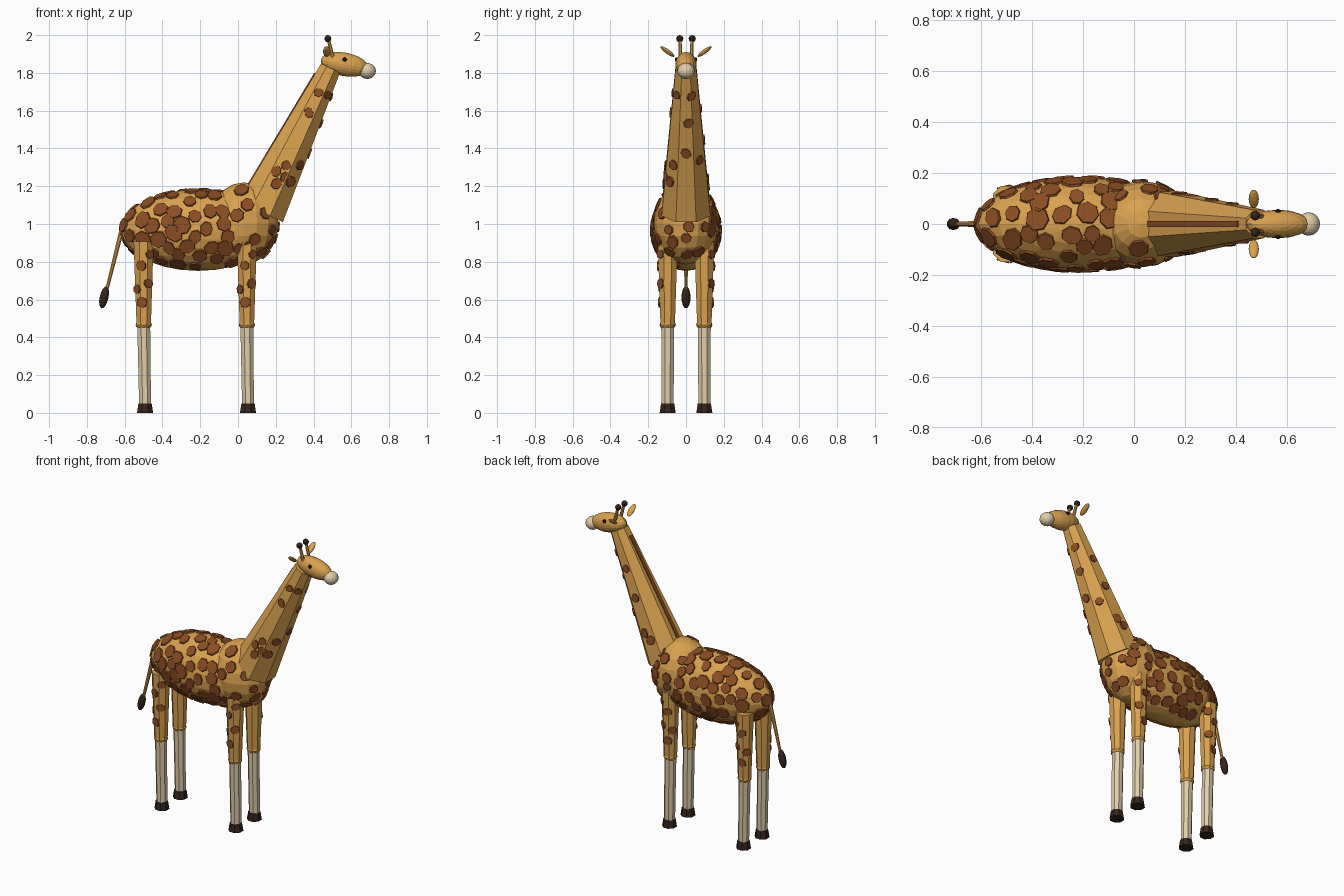
import bpy, bmesh, math, random
from mathutils import Vector, Matrix

if "Cube" in bpy.data.objects:
    bpy.data.objects.remove(bpy.data.objects["Cube"], do_unlink=True)

random.seed(7)


def material(name, r, g, b):
    m = bpy.data.materials.new(name)
    m.use_nodes = True
    m.diffuse_color = (r, g, b, 1)
    bsdf = next(n for n in m.node_tree.nodes if n.type == 'BSDF_PRINCIPLED')
    bsdf.inputs["Base Color"].default_value = (r, g, b, 1)
    return m


TAN = material("tan coat", 0.70, 0.36, 0.08)
BROWN = material("patch brown", 0.26, 0.075, 0.018)
CREAM = material("cream", 0.75, 0.61, 0.40)
DARK = material("dark brown", 0.035, 0.018, 0.012)
BLACK = material("eye black", 0.008, 0.006, 0.005)


def finish(bm, name, mat):
    mesh = bpy.data.meshes.new(name)
    bm.to_mesh(mesh)
    bm.free()
    mesh.materials.append(mat)
    ob = bpy.data.objects.new(name, mesh)
    bpy.context.collection.objects.link(ob)
    return ob


def ellipsoid(name, mat, centre, radii, segs=16, rings=10, rot=None):
    bm = bmesh.new()
    bmesh.ops.create_uvsphere(bm, u_segments=segs, v_segments=rings, radius=1)
    turn = rot if rot else Matrix()
    bm.transform(Matrix.Translation(centre) @ turn @ Matrix.Diagonal((*radii, 1)))
    return finish(bm, name, mat)


def aim(direction):
    return Vector(direction).to_track_quat('Z', 'Y').to_matrix().to_4x4()


def limb(name, mat, start, end, r1, r2, sides=8):
    a, b = Vector(start), Vector(end)
    bm = bmesh.new()
    bmesh.ops.create_cone(bm, cap_ends=True, segments=sides, radius1=r1,
                          radius2=r2, depth=(b - a).length)
    flat = Matrix.Rotation(math.pi / sides, 4, 'Z')
    bm.transform(Matrix.Translation((a + b) / 2) @ aim(b - a) @ flat)
    return finish(bm, name, mat)


def patches(name, places):
    """Thin irregular plates; places holds (point, normal, radius)."""
    bm = bmesh.new()
    for point, normal, radius in places:
        made = bmesh.ops.create_cone(bm, cap_ends=True, segments=7, radius1=radius,
                                     radius2=radius * 0.94, depth=0.009)["verts"]
        stretch = Matrix.Diagonal((random.uniform(0.85, 1.15), random.uniform(0.85, 1.1), 1, 1))
        spin = Matrix.Rotation(random.uniform(0, math.tau), 4, 'Z')
        place = Matrix.Translation(point) @ aim(normal) @ spin @ stretch
        bmesh.ops.transform(bm, matrix=place, verts=made)
    return finish(bm, name, BROWN)


def scatter(centre, radii, count, size, keep):
    """Spread patches over an ellipsoid where keep(point, normal) allows."""
    c, places = Vector(centre), []
    for _ in range(count * 60):
        u = Vector([random.gauss(0, 1) for _ in range(3)]).normalized()
        p = Vector([a * b for a, b in zip(u, radii)])
        n = Vector([a / b for a, b in zip(u, radii)]).normalized()
        # even out density over the long shape
        if random.random() > min(radii) / Vector([a / b for a, b in zip(u, radii)]).length ** -1:
            continue
        p += c
        if keep(p, n) and all((p - q[0]).length > size * 1.45 for q in places):
            places.append((p, n, size * random.uniform(0.8, 1.15)))
            if len(places) == count:
                break
    return places


# Trunk and shoulders
BODY, BODY_R = (-0.21, 0, 0.967), (0.41, 0.185, 0.215)
CHEST, CHEST_R = (0.03, 0, 1.003), (0.185, 0.17, 0.217)
ellipsoid("body", TAN, BODY, BODY_R, 20, 14, Matrix.Rotation(math.pi / 2, 4, 'Y')
          ).data.transform(Matrix())
body = bpy.data.objects["body"]
bpy.data.objects.remove(body, do_unlink=True)
ellipsoid("body", TAN, BODY, BODY_R, 20, 14)
ellipsoid("shoulders", TAN, CHEST, CHEST_R, 16, 10)


def inside_chest(p):
    return sum(((a - b) / r) ** 2 for a, b, r in zip(p, CHEST, CHEST_R)) < 1.0


def inside_body(p):
    return sum(((a - b) / r) ** 2 for a, b, r in zip(p, BODY, BODY_R)) < 1.0


patches("body_patches", scatter(BODY, BODY_R, 85, 0.042,
        lambda p, n: n.z > -0.85 and not inside_chest(p)))
patches("shoulder_patches", scatter(CHEST, CHEST_R, 24, 0.036,
        lambda p, n: -0.8 < n.z < 0.75 and not inside_body(p)
        and not (p.x > 0.07 and abs(p.y) < 0.1 and p.z > 1.0)))

# Neck with mane and patches
NECK_A, NECK_B = Vector((0.121, 0, 1.066)), Vector((0.49, 0, 1.825))
NECK_R1, NECK_R2 = 0.14, 0.06
limb("neck", TAN, NECK_A, NECK_B, NECK_R1, NECK_R2)
axis = (NECK_B - NECK_A).normalized()
under = Vector((axis.z, 0, -axis.x))


def on_neck(t, degrees, lift=0.0):
    a = math.radians(degrees)
    out = under * math.cos(a) + Vector((0, math.sin(a), 0))
    radius = (NECK_R1 + (NECK_R2 - NECK_R1) * t) * math.cos(math.pi / 8)
    return NECK_A.lerp(NECK_B, t) + out * (radius + lift), (out + axis * 0.09).normalized()


neck_spots = [(.84, -45), (.84, 25), (.66, 10), (.46, 0), (.4, 45), (.37, -40), (.25, -50),
              (.69, -90), (.83, -90), (.33, -82), (.27, -100), (.26, -70), (.2, -85),
              (.72, 90), (.5, 90), (.24, 80), (.18, 95)]
patches("neck_patches", [(*on_neck(t, d, 0.003), 0.033 - 0.008 * t) for t, d in neck_spots])

bm = bmesh.new()
bmesh.ops.create_cube(bm, size=1)
low, high = on_neck(0.12, 180)[0], on_neck(0.93, 180)[0]
bm.transform(Matrix.Translation((low + high) / 2) @ aim(high - low)
             @ Matrix.Diagonal((0.024, 0.012, (high - low).length, 1)))
finish(bm, "mane", BROWN)

# Head
ellipsoid("head", TAN, (0.565, 0, 1.845), (0.128, 0.056, 0.062), 16, 12,
          Matrix.Rotation(math.radians(11), 4, 'Y'))
ellipsoid("muzzle", CREAM, (0.685, 0, 1.81), (0.045, 0.046, 0.042), 16, 12)

for side, label in ((-1, "front"), (1, "back")):
    ellipsoid(f"{label}_eye", BLACK, (0.565, side * 0.05, 1.871), (0.012, 0.009, 0.012), 10, 8)
    ellipsoid(f"{label}_ear", TAN, (0.47, side * 0.098, 1.913), (0.02, 0.012, 0.045), 12, 8,
              aim((0, side * 0.075, 0.055)) @ Matrix.Rotation(0, 4, 'Z'))
    limb(f"{label}_horn", TAN, (0.505, side * 0.03, 1.87), (0.478, side * 0.032, 1.98),
         0.011, 0.009)
    ellipsoid(f"{label}_horn_tip", DARK, (0.476, side * 0.033, 1.981), (0.019,) * 3, 10, 8)

    # Legs on this side
    for part, top_x, foot_x in (("fore", 0.047, 0.053), ("hind", -0.5, -0.492)):
        name, y = f"{label}_{part}", side * 0.097
        mid_x = (top_x + foot_x) / 2 - 0.003
        limb(f"{name}_upper_leg", TAN, (top_x, y, 0.907), (mid_x, y, 0.46), 0.057, 0.041)
        limb(f"{name}_lower_leg", CREAM, (mid_x, y, 0.46), (foot_x, y, 0.04), 0.037, 0.034)
        ellipsoid(f"{name}_knee", TAN, (mid_x, y, 0.466), (0.043, 0.043, 0.026), 12, 8)
        limb(f"{name}_hoof", DARK, (foot_x, y, 0), (foot_x, y, 0.05), 0.046, 0.038)
        spots = []
        for z, turn in ((0.585, -12), (0.685, 35), (0.655, -50), (0.78, -15), (0.84, 40)):
            a = math.radians(turn)
            out = Vector((math.sin(a), side * math.cos(a), 0))
            radius = 0.038 + (z - 0.46) * 0.034
            spots.append((Vector((top_x, y, z)) + out * radius, out, 0.028))
        patches(f"{name}_leg_patches", spots)

# Tail
limb("tail", TAN, (-0.605, 0, 1.01), (-0.695, 0, 0.65), 0.014, 0.009)
ellipsoid("tail_tuft", DARK, (-0.709, 0, 0.612), (0.023, 0.024, 0.06), 12, 8,
          Matrix.Rotation(math.radians(13), 4, 'Y'))
